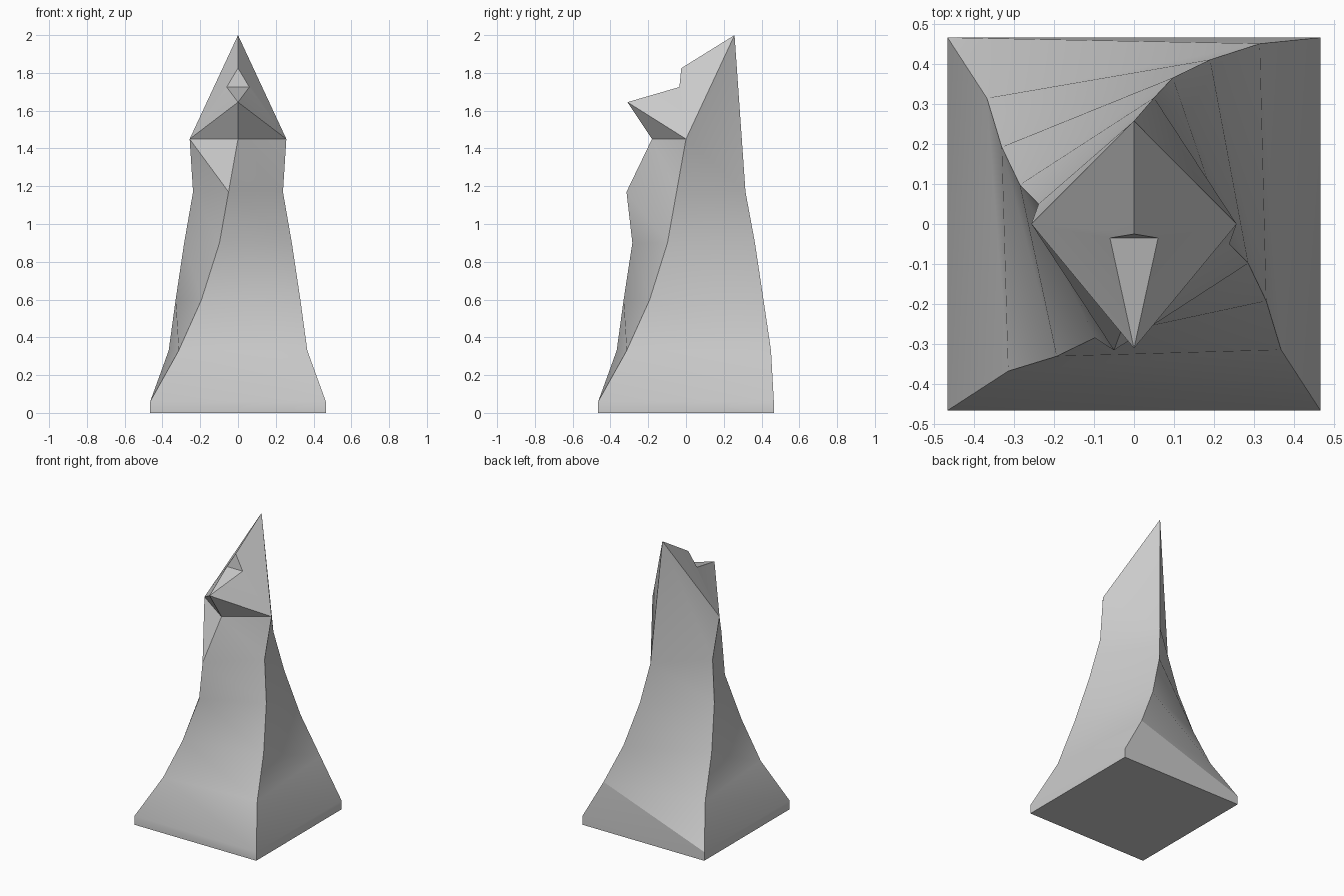
import bpy, bmesh, math

cube = bpy.data.objects.get("Cube")
if cube:
    bpy.data.objects.remove(cube, do_unlink=True)

stone = bpy.data.materials.new("plain grey")
stone.use_nodes = True
GREY = (0.6, 0.6, 0.6, 1)
stone.diffuse_color = GREY
stone.node_tree.nodes["Principled BSDF"].inputs["Base Color"].default_value = GREY

# Corner edges of the twisting body: (x, y) per level, from the base up
LEVELS = [0, 0.06, 0.33, 0.6, 0.9, 1.17]
H = 0.465
FRONT = [(-H, -H), (-H, -H), (-0.314, -0.367), (-0.193, -0.33), (-0.098, -0.284), (-0.05, -0.315)]
BACK = [(H, H), (H, H), (0.314, 0.45), (0.19, 0.41), (0.097, 0.365), (0.05, 0.315)]
SIDE = [(H, -H), (H, -H), (0.367, -0.314), (0.33, -0.192), (0.285, -0.098), (0.238, -0.05)]

# Where each corner edge ends in the head
CHIN, CHEEK, PEAK = (0, -0.18, 1.45), (0.256, 0, 1.45), (0, 0.257, 2)

bm = bmesh.new()


def rail(points, end, turn=1):
    """Vertices of one corner edge; turn=-1 gives the opposite side."""
    path = [(x * turn, y * turn, z) for (x, y), z in zip(points, LEVELS)]
    path.append((end[0] * turn, end[1], end[2]))
    return [bm.verts.new(p) for p in path]


front = rail(FRONT, CHIN)
left = rail(SIDE, CHEEK)
back = rail(BACK, PEAK)
right = rail(SIDE, CHEEK, -1)
rails = [front, left, back, right]

# Body walls, each split along the direction of the twist
for k, a in enumerate(rails):
    b = rails[k - 1]
    for i in range(len(LEVELS)):
        bm.faces.new((a[i], b[i], b[i + 1]))
        bm.faces.new((a[i], b[i + 1], a[i + 1]))
bm.faces.new([r[0] for r in rails])

# Head with a pointed snout and a wedge notch
chin, peak = front[-1], back[-1]
snout = bm.verts.new((0, -0.31, 1.645))
brow = bm.verts.new((0, -0.025, 1.825))
notch = [bm.verts.new((s * 0.06, -0.035, 1.725)) for s in (1, -1)]
for cheek, corner in zip((left[-1], right[-1]), notch):
    for tri in ((cheek, peak, brow), (cheek, brow, corner),
                (cheek, corner, snout), (cheek, snout, chin)):
        bm.faces.new(tri)
bm.faces.new((brow, *notch))
bm.faces.new((snout, *notch))

bmesh.ops.recalc_face_normals(bm, faces=bm.faces)
mesh = bpy.data.meshes.new("twisted_piece")
bm.to_mesh(mesh)
bm.free()
mesh.materials.append(stone)
piece = bpy.data.objects.new("twisted_piece", mesh)
bpy.context.collection.objects.link(piece)

# Smooth the gentle curves, keep the corner edges sharp
bpy.ops.object.select_all(action='DESELECT')
piece.select_set(True)
bpy.context.view_layer.objects.active = piece
bpy.ops.object.shade_smooth_by_angle(angle=math.radians(30))
